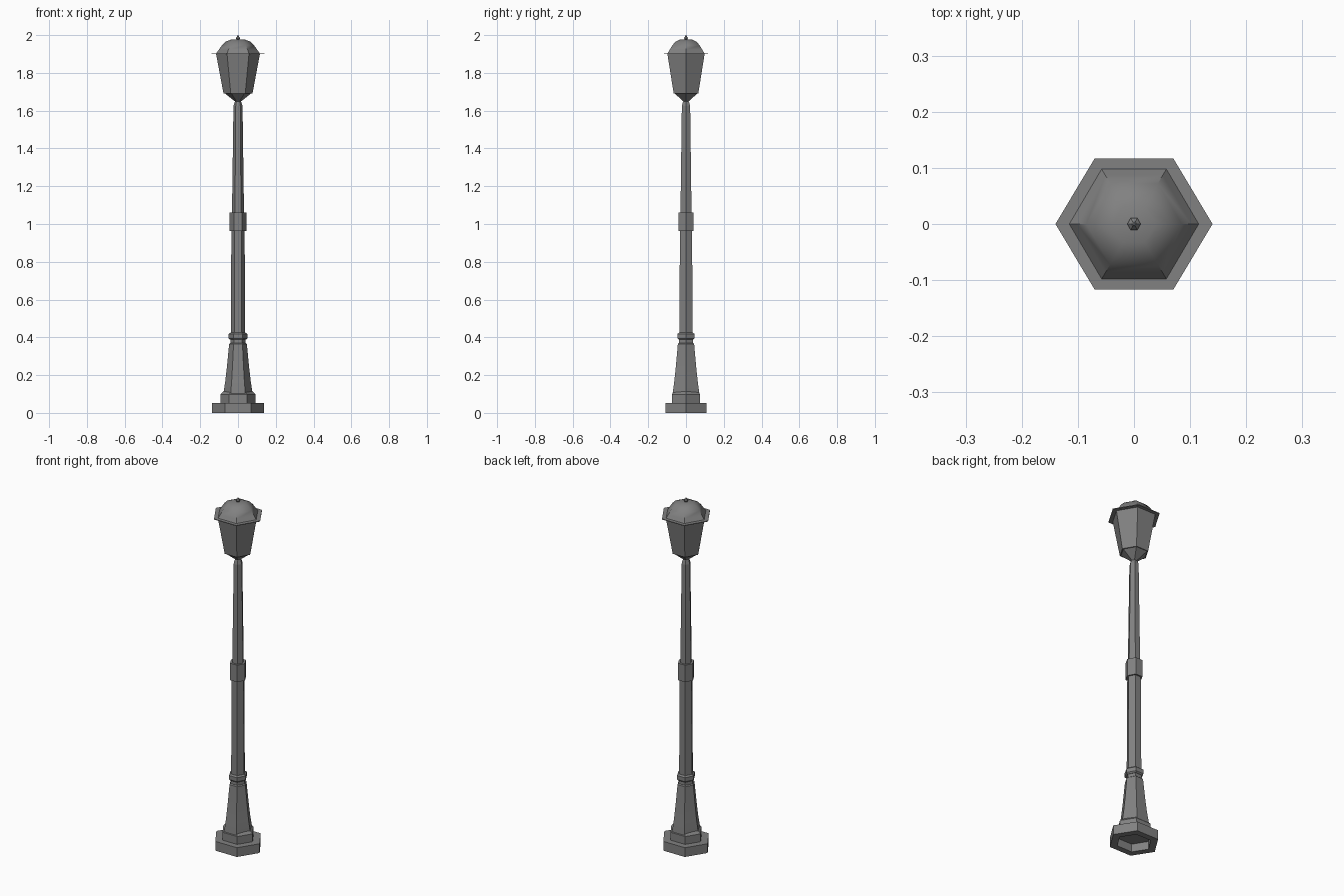
import bpy, bmesh, math

cube = bpy.data.objects.get("Cube")
if cube:
    bpy.data.objects.remove(cube, do_unlink=True)

# One painted-metal colour
metal = bpy.data.materials.new("grey metal")
metal.use_nodes = True
grey = (0.22, 0.22, 0.22, 1)
metal.diffuse_color = grey
metal.node_tree.nodes["Principled BSDF"].inputs["Base Color"].default_value = grey


def hex_loft(name, profile, depth=1.0, smooth=0):
    """Stack hexagons (radius, height), with corners on the x axis."""
    bm = bmesh.new()
    rings = []
    for r, z in profile:
        rings.append([bm.verts.new((r * math.cos(k * math.pi / 3),
                                    r * depth * math.sin(k * math.pi / 3), z))
                      for k in range(6)])
    for a, b in zip(rings, rings[1:]):
        for k in range(6):
            n = (k + 1) % 6
            bm.faces.new((a[k], a[n], b[n], b[k]))
    bm.faces.new(rings[0])
    bm.faces.new(rings[-1])
    bmesh.ops.recalc_face_normals(bm, faces=bm.faces)
    mesh = bpy.data.meshes.new(name)
    bm.to_mesh(mesh)
    bm.free()
    mesh.materials.append(metal)
    obj = bpy.data.objects.new(name, mesh)
    bpy.context.collection.objects.link(obj)
    if smooth:
        bpy.ops.object.select_all(action='DESELECT')
        obj.select_set(True)
        bpy.context.view_layer.objects.active = obj
        bpy.ops.object.shade_smooth_by_angle(angle=math.radians(smooth))
    return obj


POST = 1.06  # the post is slightly deeper than a regular hexagon

# Foot, hollow underneath
hex_loft("base_slab", [(0.095, 0.045), (0.095, 0), (0.137, 0), (0.137, 0.053)], 0.91)
hex_loft("base_step", [(0.093, 0.05), (0.093, 0.098), (0.078, 0.112)], 0.92)
hex_loft("base_taper", [(0.08, 0.05), (0.077, 0.105), (0.067, 0.17),
                        (0.058, 0.25), (0.047, 0.365), (0.041, 0.37)], POST, 30)

# Post with its rings
hex_loft("lower_post", [(0.041, 0.36), (0.038, 0.43), (0.035, 0.97)], POST)
hex_loft("lower_ring", [(0.042, 0.388), (0.049, 0.395), (0.049, 0.418), (0.04, 0.425)], POST)
hex_loft("middle_collar", [(0.044, 0.963), (0.044, 1.06)], POST)
hex_loft("upper_post", [(0.032, 1.05), (0.024, 1.625), (0.018, 1.645), (0.01, 1.652)], POST)

# Lantern
hex_loft("lantern_cup", [(0.011, 1.645), (0.073, 1.694)])
hex_loft("lantern_body", [(0.077, 1.692), (0.116, 1.9)], 0.98)
hex_loft("roof_brim", [(0.14, 1.899), (0.14, 1.903)], 0.965)
hex_loft("roof_dome", [(0.116, 1.902), (0.102, 1.922), (0.085, 1.946),
                       (0.066, 1.965), (0.038, 1.976)], 0.98, 50)
hex_loft("finial", [(0.007, 1.974), (0.012, 1.985), (0.006, 1.991), (0.002, 2.0)])
